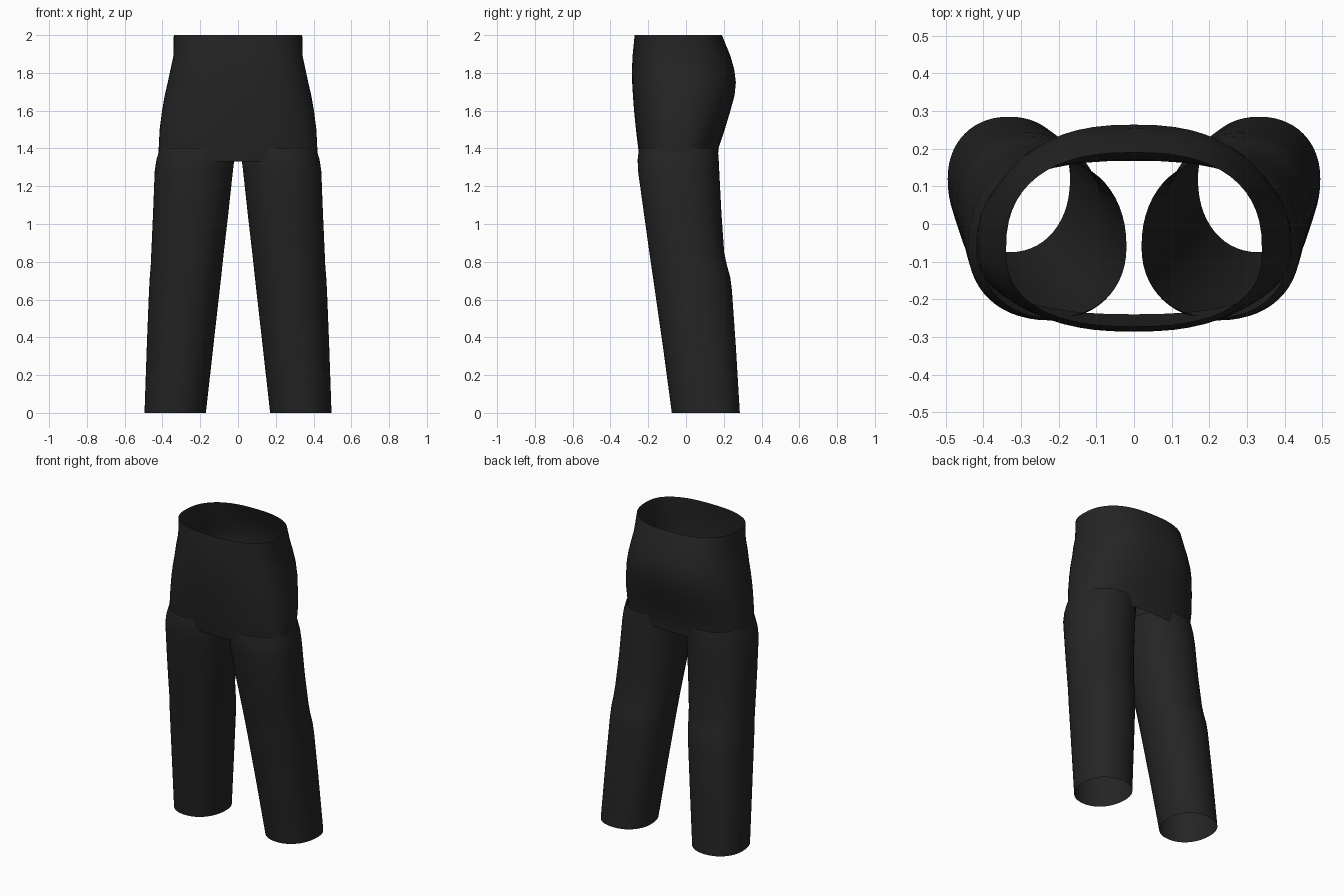
import bpy
import bmesh
from math import cos, sin, tau

cube = bpy.data.objects.get("Cube")
if cube:
    bpy.data.objects.remove(cube, do_unlink=True)

# Dark cloth
cloth = bpy.data.materials.new("charcoal_cloth")
cloth.use_nodes = True
color = (0.018, 0.018, 0.018, 1)
cloth.diffuse_color = color
shader = cloth.node_tree.nodes["Principled BSDF"]
shader.inputs["Base Color"].default_value = color
shader.inputs["Roughness"].default_value = 0.9

SIDES = 56


def ring_point(angle, x0, x1, front, back, mid, power):
    """Point on a rounded outline whose widest line lies at y = mid."""
    c, s = cos(angle), sin(angle)
    px = abs(c) ** (2 / power) * (1 if c > 0 else -1)
    py = abs(s) ** (2 / power)
    y = mid + py * (back - mid) if s > 0 else mid + py * (front - mid)
    return (x0 + x1) / 2 + px * (x1 - x0) / 2, y


def loft(name, rows, power, mirror=False):
    """Open tube through rows of (z, x0, x1, front, back, mid)."""
    bm = bmesh.new()
    rings = []
    for z, *shape in rows:
        ring = []
        for i in range(SIDES):
            x, y = ring_point(tau * i / SIDES, *shape, power)
            ring.append(bm.verts.new((-x if mirror else x, y, z)))
        rings.append(ring)
    for low, high in zip(rings, rings[1:]):
        for i in range(SIDES):
            j = (i + 1) % SIDES
            bm.faces.new((low[i], low[j], high[j], high[i]))
    if mirror:
        bmesh.ops.reverse_faces(bm, faces=bm.faces)
    for face in bm.faces:
        face.smooth = True
    mesh = bpy.data.meshes.new(name)
    bm.to_mesh(mesh)
    bm.free()
    mesh.materials.append(cloth)
    obj = bpy.data.objects.new(name, mesh)
    bpy.context.collection.objects.link(obj)


# Hips: half width, front, back, widest line at each height
hips = [
    (1.33, 0.42, -0.24, 0.168, -0.06),
    (1.40, 0.42, -0.253, 0.172, -0.06),
    (1.50, 0.415, -0.265, 0.205, -0.05),
    (1.60, 0.402, -0.275, 0.235, -0.05),
    (1.68, 0.388, -0.281, 0.257, -0.05),
    (1.75, 0.372, -0.285, 0.264, -0.05),
    (1.82, 0.357, -0.286, 0.255, -0.06),
    (1.89, 0.342, -0.283, 0.235, -0.06),
    (2.00, 0.34, -0.272, 0.19, -0.07),
]
loft("hips", [(z, -w, w, f, b, m) for z, w, f, b, m in hips], 2.45)

# Trouser leg: inner, outer, front, back, widest line at each height
leg = [
    (0.00, 0.17, 0.495, -0.075, 0.285, 0.12),
    (0.35, 0.131, 0.483, -0.122, 0.264, 0.08),
    (0.65, 0.097, 0.471, -0.165, 0.243, 0.045),
    (0.72, 0.089, 0.467, -0.175, 0.234, 0.035),
    (0.78, 0.083, 0.462, -0.184, 0.217, 0.025),
    (0.85, 0.075, 0.459, -0.194, 0.202, 0.01),
    (1.05, 0.052, 0.45, -0.222, 0.188, -0.03),
    (1.28, 0.027, 0.441, -0.254, 0.176, -0.06),
    (1.34, 0.02, 0.432, -0.256, 0.173, -0.06),
    (1.40, 0.02, 0.414, -0.249, 0.168, -0.06),
]
loft("left_leg", leg, 2.15)
loft("right_leg", leg, 2.15, mirror=True)
